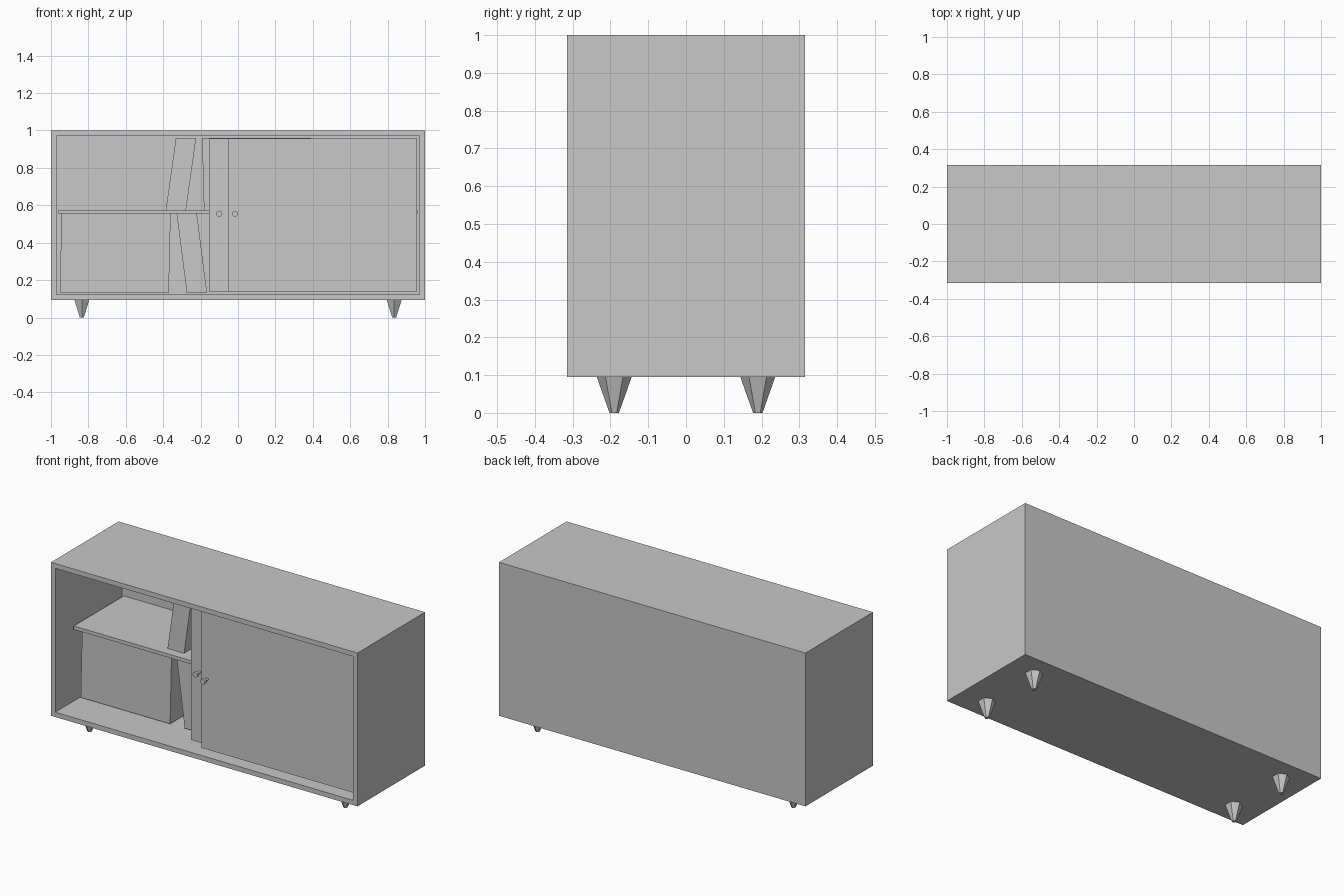
import bpy
import bmesh
from math import radians
from mathutils import Matrix, Vector

cube = bpy.data.objects.get("Cube")
if cube:
    bpy.data.objects.remove(cube, do_unlink=True)

grey = bpy.data.materials.new("plain_grey")
grey.use_nodes = True
colour = (0.58, 0.58, 0.58, 1)
grey.diffuse_color = colour
grey.node_tree.nodes["Principled BSDF"].inputs["Base Color"].default_value = colour


def finish(name, bm):
    bmesh.ops.recalc_face_normals(bm, faces=bm.faces[:])
    mesh = bpy.data.meshes.new(name)
    bm.to_mesh(mesh)
    bm.free()
    mesh.materials.append(grey)
    obj = bpy.data.objects.new(name, mesh)
    bpy.context.collection.objects.link(obj)
    return obj


def box_mesh(x, y, z, lean=0):
    """Box from (min, max) ranges; lean shifts the top along x."""
    bm = bmesh.new()
    bmesh.ops.create_cube(bm, size=1)
    for v in bm.verts:
        top = v.co.z > 0
        v.co = (x[v.co.x > 0] + lean * top, y[v.co.y > 0], z[top])
    return bm


def box(name, x, y, z, lean=0):
    return finish(name, box_mesh(x, y, z, lean))


def cone(bm, r1, r2, depth, sides, matrix):
    bmesh.ops.create_cone(bm, cap_ends=True, segments=sides, radius1=r1,
                          radius2=r2, depth=depth, matrix=matrix)


FRONT, BACK = -0.315, 0.315
FLOOR, CEILING = 0.135, 0.96
SHELF = (0.555, 0.576)

# Cabinet shell: inset the front face and push it back to a thin rear panel
bm = box_mesh((-1, 1), (FRONT, BACK), (0.095, 1))
bm.normal_update()
front = min(bm.faces, key=lambda f: f.calc_center_median().y)
bmesh.ops.inset_region(bm, faces=[front], thickness=0.04)
pushed = bmesh.ops.extrude_discrete_faces(bm, faces=[front])["faces"][0]
bmesh.ops.translate(bm, verts=pushed.verts[:], vec=Vector((0, 0.62, 0)))
finish("cabinet_shell", bm)

# Shelf
box("shelf", (-0.96, 0.96), (-0.16, 0.305), SHELF)

# Sliding doors on two tracks, each with a round knob
for side, x, y, knob_x in (("front", (-0.053, 0.957), -0.265, -0.016),
                           ("rear", (-0.155, 0.855), -0.215, -0.1)):
    box(side + "_sliding_door", x, (y, y + 0.04), (0.14, 0.957))
    bm = bmesh.new()
    turn = Matrix.Rotation(radians(90), 4, "X")
    for radius, length, centre in ((0.008, 0.03, 0.014), (0.016, 0.016, 0.034)):
        place = Matrix.Translation((knob_x, y - centre, SHELF[0])) @ turn
        cone(bm, radius, radius, length, 12, place)
    finish(side + "_door_knob", bm)

# Stored boxes and leaning binders, mirrored between the two levels
DEPTH = (-0.105, 0.29)
for level, pivot, sign, z in (("lower", -0.365, 1, (FLOOR, SHELF[0])),
                              ("upper", -0.187, -1, (SHELF[1], CEILING))):
    def span(a, b):
        return sorted((pivot + sign * a, pivot + sign * b))
    box(level + "_storage_box", span(-0.588, -0.005), DEPTH, z, sign * 0.01)
    box(level + "_leaning_binder", span(0.091, 0.199), DEPTH, z, sign * -0.054)

# Tapered six-sided legs
for x_name, x in (("left", 0.835), ("right", -0.835)):
    for y_name, y in (("front", -0.19), ("back", 0.19)):
        bm = bmesh.new()
        cone(bm, 0.0125, 0.0465, 0.096, 6, Matrix.Translation((x, y, 0.048)))
        finish(f"{y_name}_{x_name}_leg", bm)
